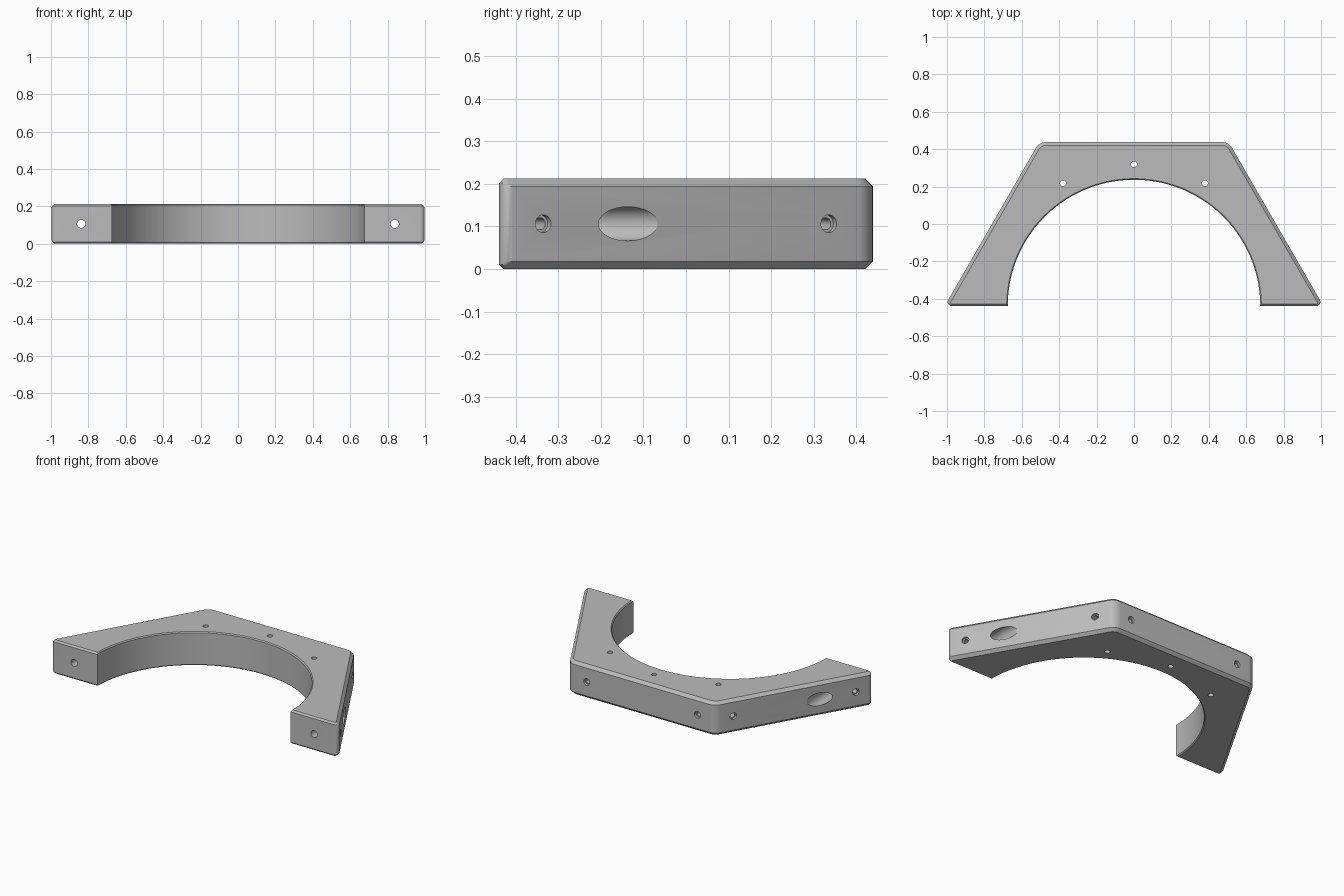
import bpy, bmesh
from math import sin, cos, tan, pi, radians, asin, acos
from mathutils import Vector, Matrix

if "Cube" in bpy.data.objects:
    bpy.data.objects.remove(bpy.data.objects["Cube"], do_unlink=True)

APOTHEM, BORE, HEIGHT = 0.877, 0.675, 0.212
SIDE_CUT, FRONT_CUT, BORE_CUT = 0.018, 0.01, 0.006
ORIGIN = Vector((0, -APOTHEM / 2, 0))     # centre of the full hexagon and bore
MID = HEIGHT / 2


def fillet(x, y, turn_from, turn_to, radius, steps=8):
    """Arc replacing a corner, between two outward normals in degrees."""
    half = radians(turn_to - turn_from) / 2
    bisector = radians(turn_from + turn_to) / 2
    reach = radius / cos(half)
    cx, cy = x - reach * cos(bisector), y - reach * sin(bisector)
    angles = [radians(turn_from + (turn_to - turn_from) * i / steps) for i in range(steps + 1)]
    return [(cx + radius * cos(a), cy + radius * sin(a)) for a in angles]


def outline(side, front, bore):
    """Half hexagon with a round bore, each kind of edge inset on its own."""
    a = APOTHEM - side
    tip_x = (a - front * sin(radians(30))) / cos(radians(30))
    right = fillet(tip_x, front, -90, 30, 0.022 - side * 0.8)
    right += fillet(a * tan(radians(30)), a, 30, 90, 0.065 - side)
    pts = right + [(-x, y) for x, y in reversed(right)]
    r, n = BORE + bore, 72
    start = asin(front / r)
    for i in range(n + 1):
        t = pi - start - (pi - 2 * start) * i / n
        pts.append((r * cos(t), r * sin(t)))
    return pts


def build(name, bm):
    bmesh.ops.recalc_face_normals(bm, faces=bm.faces)
    mesh = bpy.data.meshes.new(name)
    bm.to_mesh(mesh)
    bm.free()
    obj = bpy.data.objects.new(name, mesh)
    bpy.context.collection.objects.link(obj)
    return obj


# Body: stacked outlines give the chamfers along the top and bottom
bm = bmesh.new()
levels = [0, BORE_CUT, FRONT_CUT, SIDE_CUT]
levels += [HEIGHT - z for z in reversed(levels)]
rings = []
for z in levels:
    d = min(z, HEIGHT - z)
    pts = outline(*(max(0, c - d) for c in (SIDE_CUT, FRONT_CUT, BORE_CUT)))
    rings.append([bm.verts.new((x, y + ORIGIN.y, z)) for x, y in pts])
for low, high in zip(rings, rings[1:]):
    for i in range(len(low)):
        j = (i + 1) % len(low)
        bm.faces.new((low[i], low[j], high[j], high[i]))
bm.faces.new(rings[0])
bm.faces.new(rings[-1])
body = build("half_hexagon_bracket", bm)

# Drill shapes: stepped round cutters, each given as (radius, depth) points
cut = bmesh.new()


def drill(start, direction, profile, sides=32):
    turn = Vector(direction).to_track_quat('Z', 'Y').to_matrix().to_4x4()
    place = Matrix.Translation(start) @ turn
    loops = [[cut.verts.new(place @ Vector((r * cos(2 * pi * k / sides), r * sin(2 * pi * k / sides), d)))
              for k in range(sides)] for r, d in profile]
    for a, b in zip(loops, loops[1:]):
        for k in range(sides):
            m = (k + 1) % sides
            cut.faces.new((a[k], a[m], b[m], b[k]))
    cut.faces.new(loops[0])
    cut.faces.new(loops[-1])


# Vertical through holes around the bore
for angle in (60, 90, 120):
    a = radians(angle)
    spot = ORIGIN + Vector((cos(a), sin(a), 0)) * 0.758
    drill(spot - Vector((0, 0, 0.1)), (0, 0, 1), [(0.016, 0), (0.016, HEIGHT + 0.2)])

# Blind stepped holes, two on each outer face
for angle in (30, 90, 150):
    a = radians(angle)
    normal = Vector((cos(a), sin(a), 0))
    along = Vector((-sin(a), cos(a), 0))
    for side in (-1, 1):
        spot = ORIGIN + normal * APOTHEM + along * side * 0.387 + Vector((0, 0, MID))
        drill(spot, -normal, [(0.021, -0.05), (0.021, 0.015), (0.014, 0.015), (0.014, 0.085)])

# Bolt holes from the front faces, counterbored from the sloping sides
for side in (-1, 1):
    drill((side * 0.838, -0.6, MID), (0, 1, 0),
          [(0.022, 0), (0.022, 0.3), (0.04, 0.3), (0.04, 0.8)])

cutter = build("hole_cutter", cut)
cutter.hide_render = True
mod = body.modifiers.new("holes", 'BOOLEAN')
mod.operation, mod.solver, mod.object = 'DIFFERENCE', 'EXACT', cutter
bpy.context.view_layer.objects.active = body
bpy.ops.object.select_all(action='DESELECT')
body.select_set(True)
bpy.ops.object.modifier_apply(modifier=mod.name)
bpy.data.objects.remove(cutter, do_unlink=True)
bpy.ops.object.shade_smooth_by_angle(angle=radians(25))

# Single grey finish
grey = bpy.data.materials.new("plain_grey")
grey.use_nodes = True
colour = (0.5, 0.5, 0.5, 1)
grey.diffuse_color = colour
grey.node_tree.nodes["Principled BSDF"].inputs["Base Color"].default_value = colour
body.data.materials.clear()
body.data.materials.append(grey)
